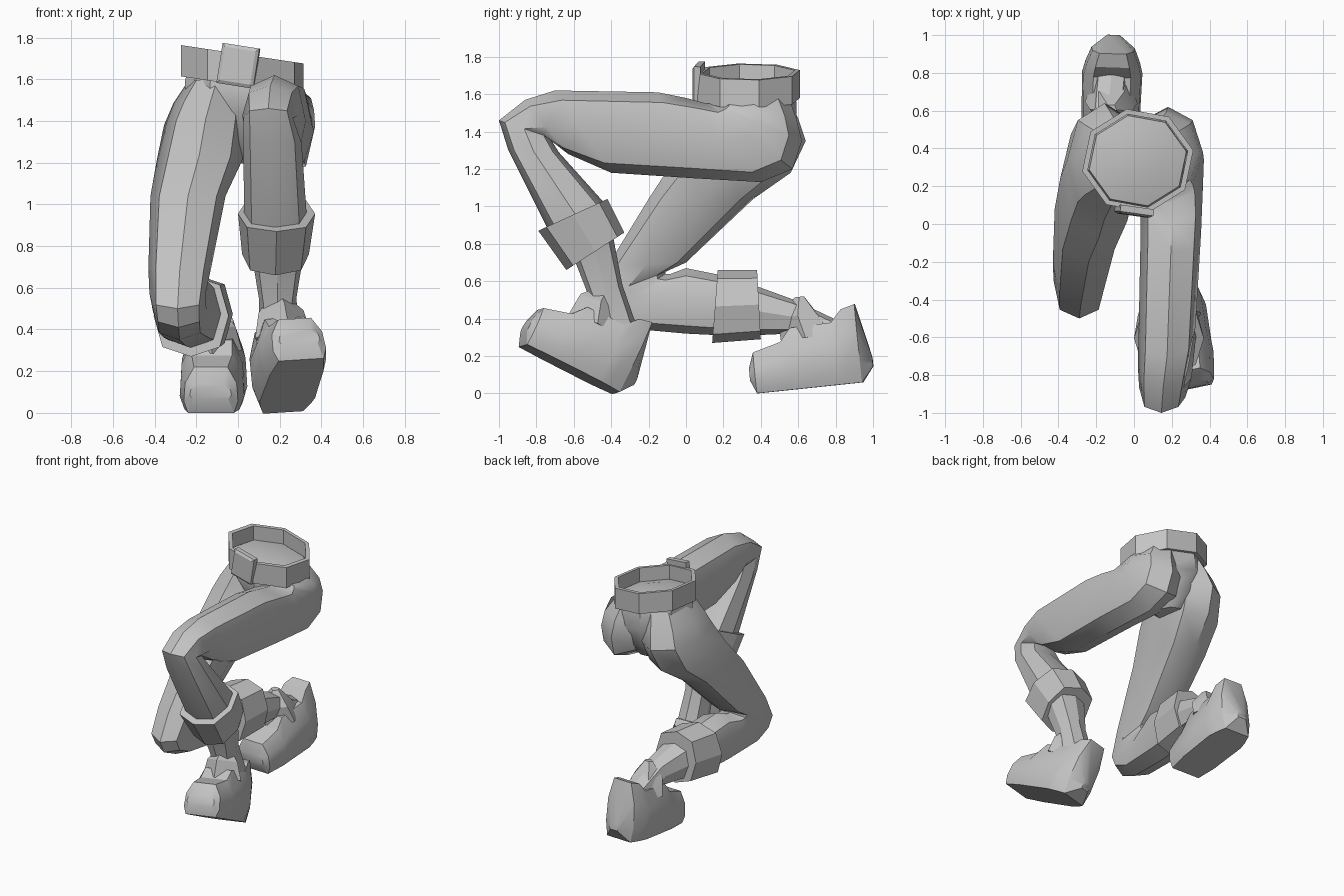
import bpy, bmesh
from math import sin, cos, pi, radians
from mathutils import Vector, Matrix

cube = bpy.data.objects.get("Cube")
if cube:
    bpy.data.objects.remove(cube)

grey = bpy.data.materials.new("plain grey")
grey.use_nodes = True
grey.diffuse_color = (0.55, 0.55, 0.55, 1)
shader = next(n for n in grey.node_tree.nodes if n.type == 'BSDF_PRINCIPLED')
shader.inputs["Base Color"].default_value = (0.55, 0.55, 0.55, 1)


def loft(name, rings, closed=False, matrix=Matrix(), angle=28):
    """Skin a list of equal rings, capped at the ends or closed into a loop."""
    bm = bmesh.new()
    loops = [[bm.verts.new(matrix @ Vector(p)) for p in ring] for ring in rings]
    n = len(loops[0])
    pairs = list(zip(loops, loops[1:]))
    if closed:
        pairs.append((loops[-1], loops[0]))
    else:
        bm.faces.new(loops[0])
        bm.faces.new(loops[-1])
    for a, b in pairs:
        for i in range(n):
            j = (i + 1) % n
            bm.faces.new((a[i], a[j], b[j], b[i]))
    bmesh.ops.recalc_face_normals(bm, faces=bm.faces)
    mesh = bpy.data.meshes.new(name)
    bm.to_mesh(mesh)
    bm.free()
    mesh.materials.append(grey)
    obj = bpy.data.objects.new(name, mesh)
    bpy.context.collection.objects.link(obj)
    bpy.ops.object.select_all(action='DESELECT')
    obj.select_set(True)
    bpy.context.view_layer.objects.active = obj
    bpy.ops.object.shade_smooth_by_angle(angle=radians(angle))
    return obj


def limb_ring(ay, az, by, bz, x, half, corner=1.08):
    """Eight-sided section between a front point and a back point."""
    ring = []
    for k in range(8):
        a = k * pi / 4
        s = corner if k % 2 else 1.0
        u, v = cos(a) * s, sin(a) * s
        ring.append((x + half * v, (ay + by) / 2 + u * (ay - by) / 2,
                     (az + bz) / 2 + u * (az - bz) / 2))
    return ring


def limb(name, sections, angle=28):
    return loft(name, [limb_ring(*s) for s in sections], angle=angle)


def waist_ring(radius, z, cx=0.02, cy=0.335, sy=0.93, tilt=-0.15):
    """Level ring that dips towards the left side."""
    ring = []
    for k in range(8):
        a = k * pi / 4 + 0.2
        x = radius * cos(a)
        ring.append((cx + x, cy + radius * sy * sin(a), z + tilt * x))
    return ring


# Raised leg: hip, thigh, knee and shin in one skin
limb("left_trouser_leg", [
    (0.16, 1.56, 0.55, 1.58, 0.14, 0.14, 1),
    (0.17, 1.55, 0.59, 1.47, 0.17, 0.18, 1),
    (0.14, 1.55, 0.62, 1.35, 0.18, 0.185, 1),
    (0.11, 1.55, 0.57, 1.2, 0.19, 0.18, 1.03),
    (0.0, 1.58, 0.4, 1.13, 0.2, 0.165),
    (-0.15, 1.61, 0.05, 1.15, 0.195, 0.16),
    (-0.7, 1.62, -0.4, 1.18, 0.175, 0.15),
    (-0.86, 1.57, -0.63, 1.28, 0.155, 0.135),
    (-1.0, 1.46, -0.73, 1.37, 0.145, 0.118),
    (-0.95, 1.3, -0.68, 1.29, 0.165, 0.14),
    (-0.74, 0.88, -0.42, 1.0, 0.18, 0.15)], 35)
limb("left_cuff", [
    (-0.79, 0.87, -0.42, 1.04, 0.185, 0.185),
    (-0.64, 0.66, -0.33, 0.86, 0.18, 0.16)])
limb("left_ankle", [
    (-0.61, 0.75, -0.39, 0.84, 0.19, 0.13),
    (-0.52, 0.52, -0.34, 0.58, 0.19, 0.09),
    (-0.49, 0.32, -0.25, 0.32, 0.2, 0.1)])

# Kneeling leg
limb("right_trouser_leg", [
    (0.13, 1.6, 0.55, 1.58, -0.1, 0.14, 1),
    (0.08, 1.5, 0.6, 1.47, -0.13, 0.18, 1),
    (0.03, 1.41, 0.64, 1.35, -0.155, 0.2, 1),
    (-0.07, 1.24, 0.56, 1.18, -0.185, 0.205, 1.03),
    (-0.2, 1.04, 0.36, 1.04, -0.24, 0.18),
    (-0.42, 0.68, 0.0, 0.7, -0.28, 0.15),
    (-0.5, 0.5, -0.11, 0.65, -0.29, 0.135),
    (-0.46, 0.41, -0.11, 0.64, -0.285, 0.13),
    (-0.33, 0.35, -0.08, 0.64, -0.28, 0.13),
    (0.0, 0.32, 0.0, 0.67, -0.25, 0.14),
    (0.2, 0.31, 0.2, 0.63, -0.22, 0.145)], 35)
limb("right_cuff", [
    (0.14, 0.27, 0.17, 0.66, -0.225, 0.18),
    (0.4, 0.29, 0.38, 0.66, -0.19, 0.165)])
limb("right_ankle", [
    (0.34, 0.31, 0.36, 0.58, -0.18, 0.13),
    (0.56, 0.32, 0.58, 0.5, -0.14, 0.09),
    (0.77, 0.22, 0.79, 0.4, -0.12, 0.09)])


# Boots: chamfered sections from the toe to the raised heel counter
def boot_ring(y, low, top, half):
    h = top - low
    side = [(half * 0.85, low), (half, low + h * 0.25),
            (half * 0.95, low + h * 0.65), (half * 0.62, top)]
    ring = [(x, y, z) for x, z in side]
    return ring + [(-x, y, z) for x, _, z in reversed(ring)]


BOOT = [(-0.6, 0.07, 0.14, 0.1), (-0.57, 0, 0.22, 0.13),
        (-0.42, 0, 0.26, 0.155), (-0.36, 0, 0.33, 0.155),
        (-0.14, 0, 0.335, 0.16), (-0.08, 0, 0.4, 0.145),
        (-0.005, 0, 0.42, 0.115), (0.06, 0.08, 0.13, 0.035)]


def collar_ring(z, front, back, half):
    """Five-sided section with a blunt point in front."""
    middle = (front + back) / 2
    return [(-half, middle, z), (0, front, z), (half, middle, z),
            (half * 0.6, back, z), (-half * 0.6, back, z)]


def boot(side, heel, pitch, yaw, roll):
    place = (Matrix.Translation(heel) @ Matrix.Rotation(radians(yaw), 4, 'Z')
             @ Matrix.Rotation(radians(pitch), 4, 'X')
             @ Matrix.Rotation(radians(roll), 4, 'Y'))
    loft(side + "_boot", [boot_ring(*r) for r in BOOT], matrix=place)
    # pointed collar rising around the front of the ankle
    loft(side + "_collar", [collar_ring(0.27, -0.42, -0.14, 0.14),
                            collar_ring(0.39, -0.41, -0.21, 0.11),
                            collar_ring(0.49, -0.32, -0.27, 0.03)], matrix=place)


boot("left", (0.215, -0.37, 0.0), -26.6, 10, -4)
boot("right", (-0.11, 0.95, 0.06), 6, -2, 0)

# Seat between the hips, closed just inside the belt
loft("pelvis", [
    waist_ring(0.1, 1.2, 0.0, 0.37),
    waist_ring(0.2, 1.3, 0.01, 0.36),
    waist_ring(0.265, 1.44, 0.01, 0.35),
    waist_ring(0.28, 1.55),
    waist_ring(0.262, 1.62),
    waist_ring(0.14, 1.645)], angle=40)

# Belt band and its square buckle
loft("belt", [waist_ring(0.3, 1.57), waist_ring(0.3, 1.72),
              waist_ring(0.27, 1.72), waist_ring(0.27, 1.57)], closed=True)
spin = (Matrix.Translation((0.0, 0.06, 1.665)) @ Matrix.Rotation(radians(9), 4, 'Y')
        @ Matrix.Rotation(radians(-8), 4, 'Z'))
loft("buckle", [[(sx * w, y, sz * w * 1.08) for sx, sz in
                 ((-1, -1), (1, -1), (1, 1), (-1, 1))]
                for w, y in ((0.09, 0.03), (0.09, -0.005), (0.075, -0.015))],
     matrix=spin)
